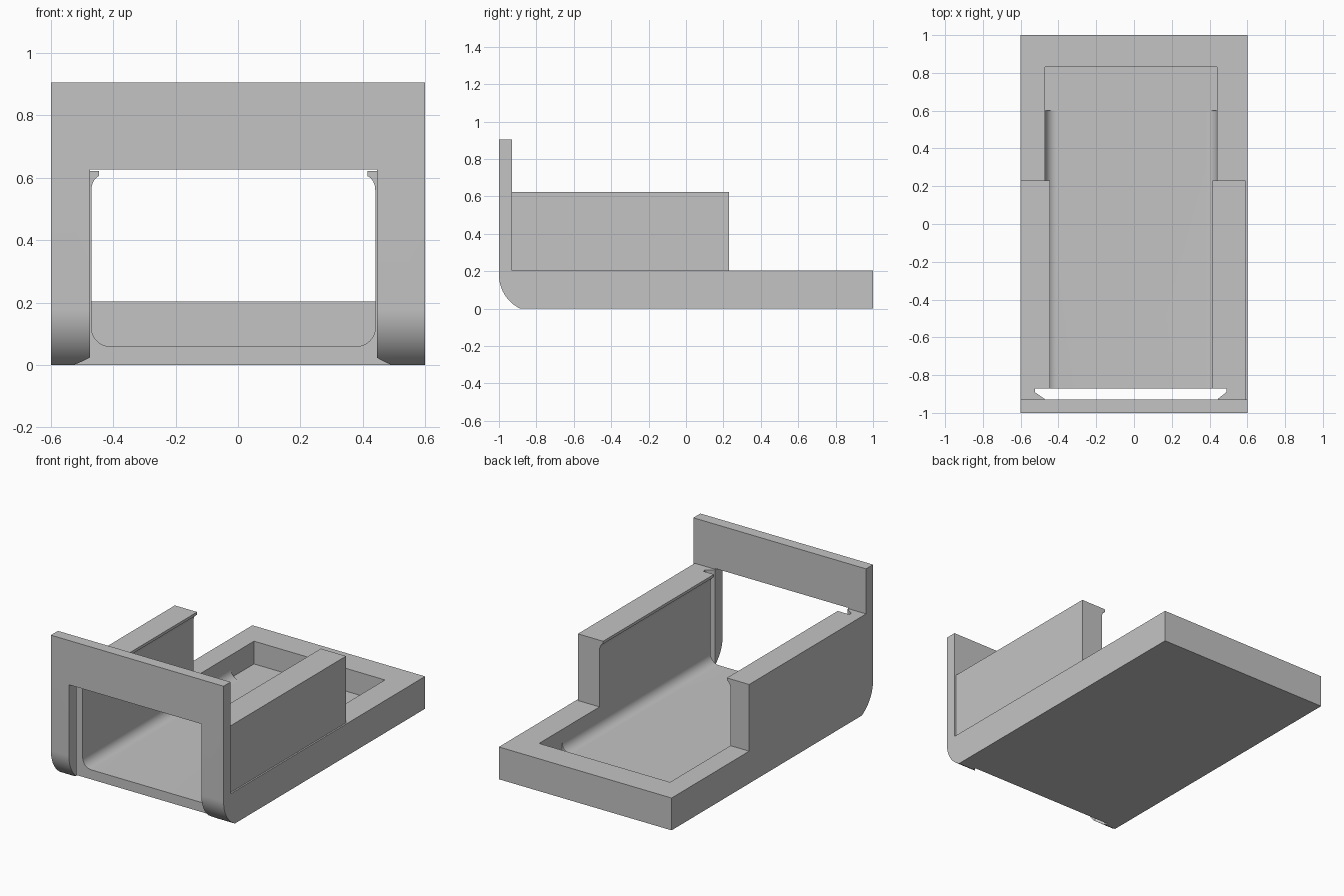
import bpy
import bmesh
from math import radians, cos, sin, asin

cube = bpy.data.objects.get("Cube")
if cube:
    bpy.data.objects.remove(cube, do_unlink=True)

grey = bpy.data.materials.new("plain_grey")
grey.use_nodes = True
grey.diffuse_color = (0.55, 0.55, 0.55, 1)
grey.node_tree.nodes["Principled BSDF"].inputs["Base Color"].default_value = grey.diffuse_color

# Main dimensions
BASE_TOP, WALL_TOP, BAR_BOTTOM, BAR_TOP = 0.203, 0.622, 0.627, 0.905
FLOOR, LEFT, RIGHT = 0.06, 0.44, -0.47
PLATE_BACK, WALL_BACK = -0.93, 0.23


def prism(name, profile, axis, start, end):
    """Extrude a 2D profile along the given axis."""
    place = {"x": lambda a, b, t: (t, a, b),
             "y": lambda a, b, t: (a, t, b),
             "z": lambda a, b, t: (a, b, t)}[axis]
    bm = bmesh.new()
    rings = [[bm.verts.new(place(a, b, t)) for a, b in profile] for t in (start, end)]
    bm.faces.new(rings[0])
    bm.faces.new(rings[1][::-1])
    n = len(profile)
    for i in range(n):
        j = (i + 1) % n
        bm.faces.new((rings[0][j], rings[0][i], rings[1][i], rings[1][j]))
    bmesh.ops.recalc_face_normals(bm, faces=bm.faces)
    mesh = bpy.data.meshes.new(name)
    bm.to_mesh(mesh)
    bm.free()
    mesh.materials.append(grey)
    obj = bpy.data.objects.new(name, mesh)
    bpy.context.collection.objects.link(obj)
    return obj


def arc(cx, cy, rx, ry, a0, a1, steps=12):
    angles = [a0 + (a1 - a0) * i / steps for i in range(steps + 1)]
    return [(cx + rx * cos(a), cy + ry * sin(a)) for a in angles]


def rectangle(a0, b0, a1, b1):
    return [(a0, b0), (a1, b0), (a1, b1), (a0, b1)]


def cut(target, cutter):
    """Subtract the cutter and discard it."""
    cutter.hide_render = True
    mod = target.modifiers.new("cut", "BOOLEAN")
    mod.operation = "DIFFERENCE"
    mod.solver = "EXACT"
    mod.object = cutter
    bpy.context.view_layer.objects.active = target
    bpy.ops.object.modifier_apply(modifier=mod.name)
    bpy.data.objects.remove(cutter, do_unlink=True)


# Stepped side profile with a rounded lower front edge
sweep = asin(0.18 / 0.2)
side = [(-1, BAR_TOP)] + arc(-0.8, 0.18, 0.2, 0.2, radians(180), radians(180) + sweep, 20)
side += [(1, 0), (1, BASE_TOP), (WALL_BACK, BASE_TOP), (WALL_BACK, WALL_TOP),
         (PLATE_BACK, WALL_TOP), (PLATE_BACK, BAR_TOP)]
body = prism("tray_body", side, "x", -0.6, 0.6)

# Front opening joined to the chamfered slot behind it
opening = [(-0.525, -0.87), (0.49, -0.87), (0.49, -0.89), (0.445, -0.925),
           (0.445, -1.1), (-0.475, -1.1), (-0.475, -0.925), (-0.525, -0.89)]
cut(body, prism("opening_cutter", opening, "z", -0.1, BAR_BOTTOM))

# Channel with filleted floor corners and overhanging lips
r = 0.06
half = arc(LEFT - r, FLOOR + r, r, r, radians(-90), 0)
half += arc(LEFT - 0.035, 0.56, 0.035, 0.048, 0, radians(70), 8)
half += [(LEFT - 0.025, 0.605), (LEFT - 0.025, 0.7)]
mirrored = [(LEFT + RIGHT - x, z) for x, z in reversed(half)]
cut(body, prism("channel_cutter", half + mirrored, "y", -0.9, 0.6))

# Square-cornered recess at the back of the channel
cut(body, prism("recess_cutter", rectangle(RIGHT, 0.55, LEFT, 0.83), "z", FLOOR + r, 0.7))
cut(body, prism("recess_floor_cutter", rectangle(RIGHT, 0.6, LEFT, 0.83), "z", FLOOR, 0.7))

# Left wall set in slightly from the base edge
cut(body, prism("wall_cutter", rectangle(0.59, PLATE_BACK, 0.7, 0.3), "z", BASE_TOP, 0.7))

bpy.ops.object.select_all(action="DESELECT")
body.select_set(True)
bpy.context.view_layer.objects.active = body
bpy.ops.object.shade_smooth_by_angle(angle=radians(25))
